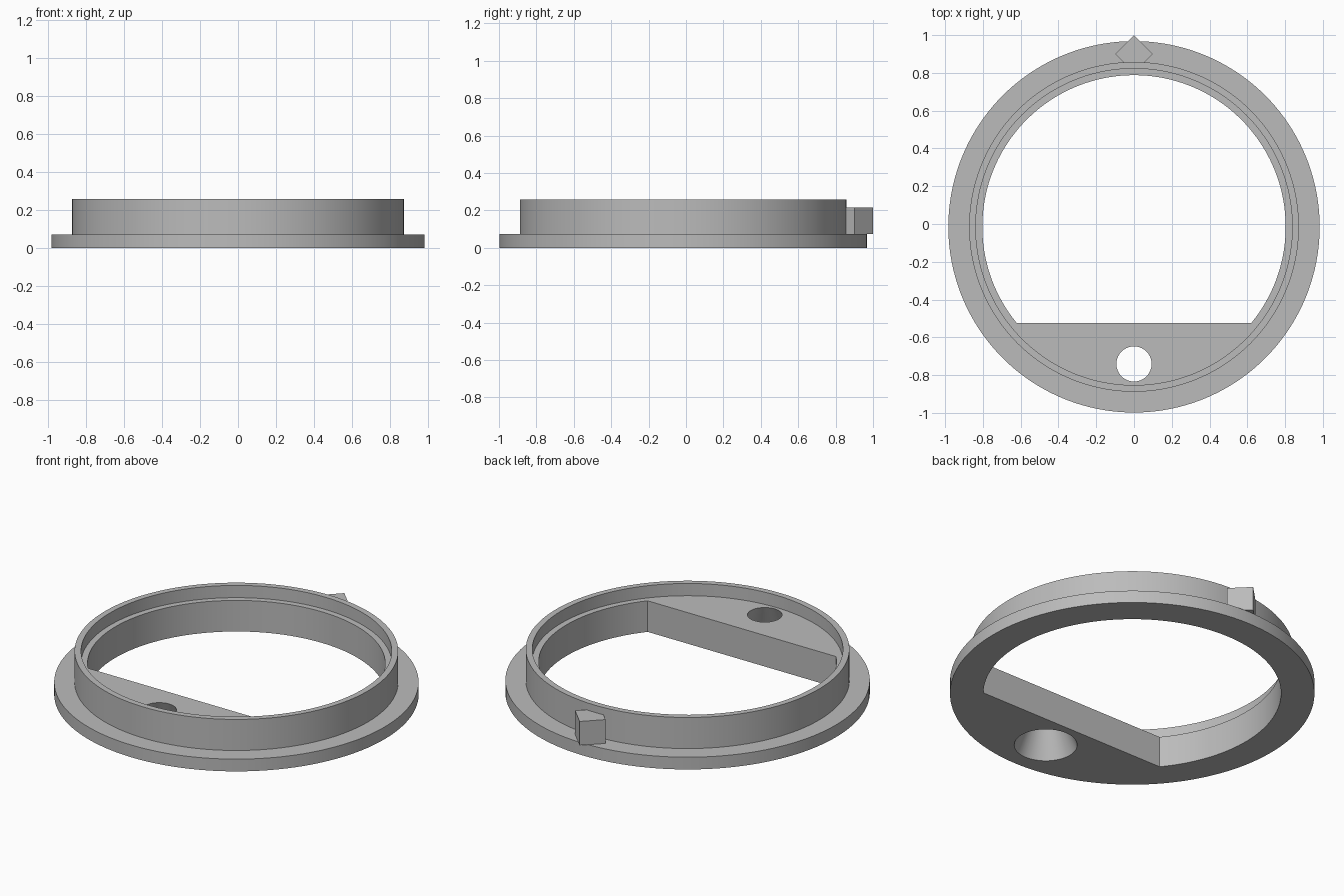
import bpy, bmesh
from math import cos, sin, pi, asin, radians
from mathutils import Vector

if "Cube" in bpy.data.objects:
    bpy.data.objects.remove(bpy.data.objects["Cube"], do_unlink=True)

CY = -0.015          # ring centre in y
LEDGE = 0.185        # height of inner ledge and plate
FLANGE = 0.073       # flange thickness
BORE = 0.803         # inner opening radius
CHORD = -0.525       # straight edge of the plate

grey = bpy.data.materials.new("grey plastic")
grey.use_nodes = True
grey.diffuse_color = (0.5, 0.5, 0.5, 1)
grey.node_tree.nodes["Principled BSDF"].inputs["Base Color"].default_value = (0.5, 0.5, 0.5, 1)


def finish(name, bm):
    bmesh.ops.recalc_face_normals(bm, faces=bm.faces)
    mesh = bpy.data.meshes.new(name)
    bm.to_mesh(mesh)
    bm.free()
    mesh.materials.append(grey)
    obj = bpy.data.objects.new(name, mesh)
    bpy.context.collection.objects.link(obj)
    return obj


def lathe(name, profile, centre_y, steps):
    """Solid of revolution; the profile runs from bottom to top."""
    bm = bmesh.new()
    rings = [[bm.verts.new((r * cos(2 * pi * i / steps), centre_y + r * sin(2 * pi * i / steps), z))
              for i in range(steps)] for r, z in profile]
    for a, b in zip(rings, rings[1:]):
        for i in range(steps):
            j = (i + 1) % steps
            bm.faces.new((a[i], a[j], b[j], b[i]))
    bm.faces.new(rings[0])
    bm.faces.new(rings[-1])
    return finish(name, bm)


def prism(name, outline, z0, z1):
    bm = bmesh.new()
    face = bm.faces.new([bm.verts.new((x, y, z0)) for x, y in outline])
    top = bmesh.ops.extrude_face_region(bm, geom=[face])["geom"]
    bmesh.ops.translate(bm, vec=Vector((0, 0, z1 - z0)),
                        verts=[v for v in top if isinstance(v, bmesh.types.BMVert)])
    return finish(name, bm)


# Flanged ring with raised rim and closed floor
ring = lathe("flanged_ring", [(0.983, 0), (0.983, FLANGE), (0.873, FLANGE), (0.873, 0.258),
                              (0.838, 0.258), (0.838, LEDGE)], CY, 160)

# Opening with one straight side
start = asin((CHORD - CY) / BORE)
sweep = pi - 2 * start
arc = [start + sweep * i / 110 for i in range(111)]
opening = prism("opening_cutter", [(BORE * cos(a), CY + BORE * sin(a)) for a in arc], -0.1, 0.4)

# Conical screw hole, wider underneath
slope = (0.093 - 0.17) / LEDGE
hole = lathe("screw_hole_cutter", [(0.17 + slope * z, z) for z in (-0.05, LEDGE + 0.05)], -0.741, 64)

for cutter in (opening, hole):
    cutter.hide_render = True
    mod = ring.modifiers.new("cut", 'BOOLEAN')
    mod.operation = 'DIFFERENCE'
    mod.solver = 'EXACT'
    mod.object = cutter
    bpy.context.view_layer.objects.active = ring
    bpy.ops.object.modifier_apply(modifier=mod.name)
    bpy.data.objects.remove(cutter, do_unlink=True)

# Pointed marker at the back
prism("marker", [(0, 1), (-0.1, 0.9), (-0.05, 0.85), (0.05, 0.85), (0.1, 0.9)], FLANGE, 0.215)

bpy.ops.object.select_all(action='DESELECT')
ring.select_set(True)
bpy.context.view_layer.objects.active = ring
bpy.ops.object.shade_smooth_by_angle(angle=radians(30))
